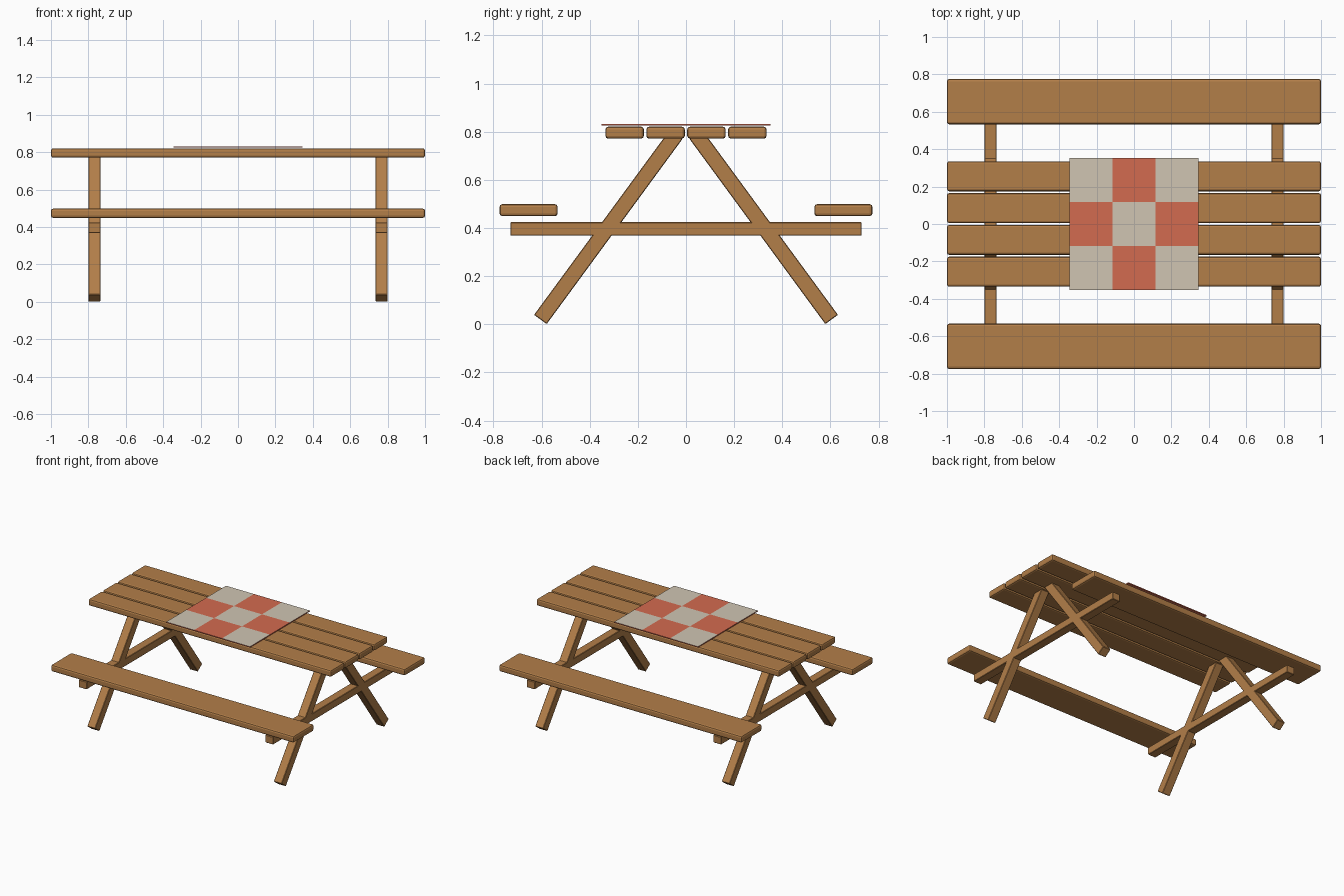
import bpy
import bmesh
import math

cube = bpy.data.objects.get("Cube")
if cube:
    bpy.data.objects.remove(cube, do_unlink=True)


def material(name, rgb):
    mat = bpy.data.materials.new(name)
    mat.use_nodes = True
    color = (*rgb, 1)
    mat.diffuse_color = color
    mat.node_tree.nodes["Principled BSDF"].inputs["Base Color"].default_value = color
    return mat


wood = material("warm wood", (0.45, 0.21, 0.066))
red = material("cloth red", (0.65, 0.145, 0.08))
cream = material("cloth cream", (0.63, 0.56, 0.45))


def beam(name, size, center, tilt=0, bevel=0.0, segments=1):
    """Wooden box of a given size, tilted about the x axis."""
    bpy.ops.mesh.primitive_cube_add(size=1, location=center)
    obj = bpy.context.object
    obj.name = name
    obj.scale = size
    bpy.ops.object.transform_apply(location=False, rotation=False, scale=True)
    obj.rotation_euler.x = tilt
    obj.data.materials.append(wood)
    if bevel:
        mod = obj.modifiers.new("rounded edges", "BEVEL")
        mod.width = bevel
        mod.segments = segments
    return obj


# Table top planks and bench seats, mirrored front to back
for side, label in ((-1, "front"), (1, "back")):
    for y, place in ((0.085, "inner"), (0.255, "outer")):
        beam(f"{label}_{place}_plank", (2, 0.16, 0.05), (0, side * y, 0.796), 0, 0.012, 2)
    beam(f"{label}_seat", (2, 0.242, 0.05), (0, side * 0.654, 0.474), 0, 0.012, 2)

# End frames: two slanted legs and one seat support each
foot, head = (0.605, 0.02), (0.04, 0.79)
run, rise = foot[0] - head[0], head[1] - foot[1]
for end, label in ((-1, "right"), (1, "left")):
    x = end * 0.768
    for side, place in ((-1, "front"), (1, "back")):
        beam(f"{label}_{place}_leg", (0.065, 0.065, math.hypot(run, rise)),
             (x, side * (foot[0] + head[0]) / 2, (foot[1] + head[1]) / 2),
             side * math.atan2(run, rise), 0.003)
    beam(f"{label}_seat_support", (0.065, 1.46, 0.056), (x, 0, 0.396), 0, 0.003)

# Checked cloth: red sheet with a three by three pattern on top
bm = bmesh.new()
bmesh.ops.create_grid(bm, x_segments=3, y_segments=3, size=0.5)
sheet = bm.faces[:]
bmesh.ops.solidify(bm, geom=sheet, thickness=1)
bm.normal_update()
top = max(v.co.z for v in bm.verts)
for v in bm.verts:
    v.co.x *= 0.69
    v.co.y *= 0.704
    v.co.z = 0.832 if v.co.z > top - 0.5 else 0.825
bmesh.ops.recalc_face_normals(bm, faces=bm.faces[:])
for f in bm.faces:
    c = f.calc_center_median()
    column, row = round(c.x / 0.23), round(c.y / 0.235)
    f.material_index = int(c.z > 0.83 and (column + row) % 2 == 0)
mesh = bpy.data.meshes.new("checked_cloth")
bm.to_mesh(mesh)
bm.free()
mesh.materials.append(red)
mesh.materials.append(cream)
cloth = bpy.data.objects.new("checked_cloth", mesh)
bpy.context.collection.objects.link(cloth)
